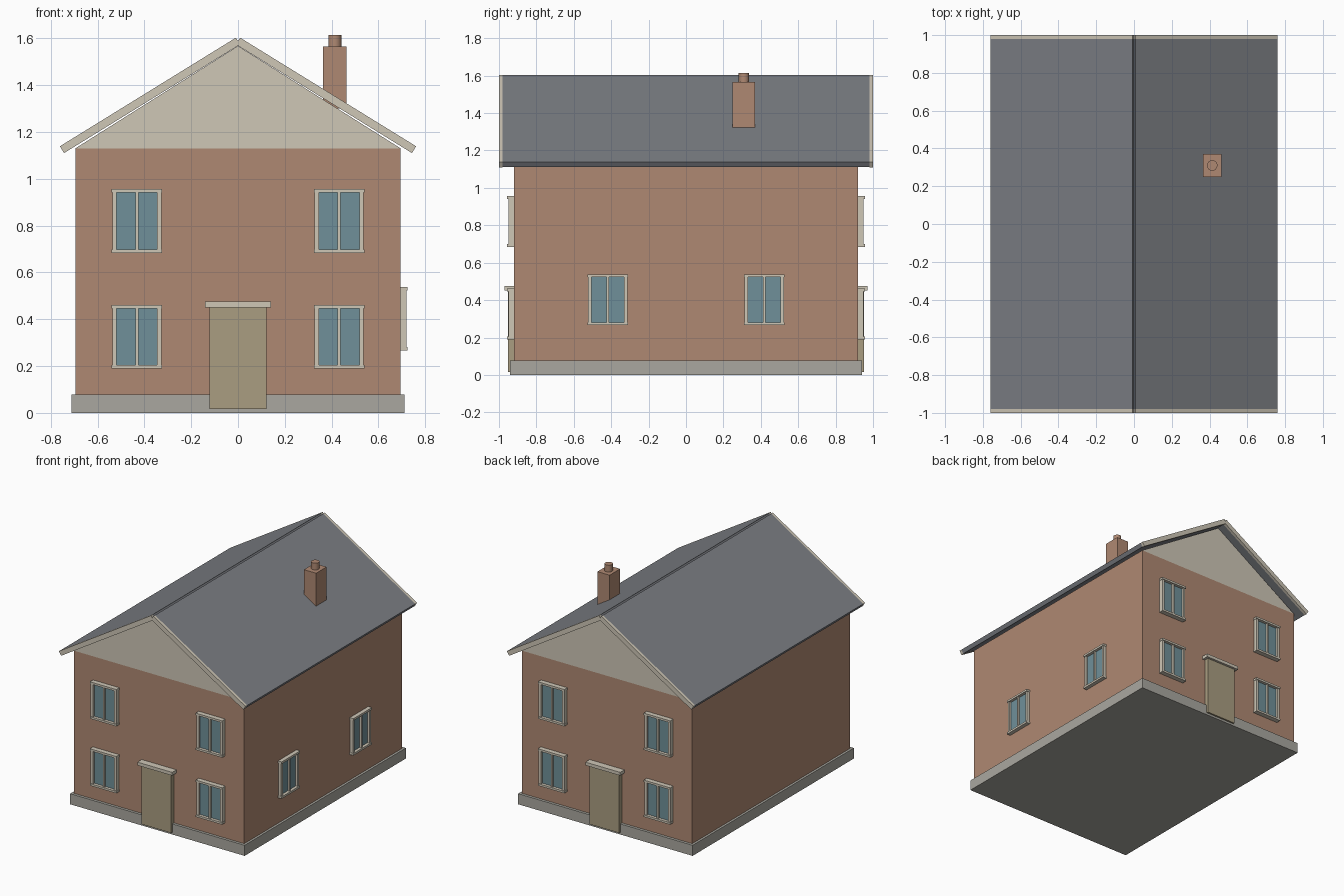
import bpy, bmesh, math
from mathutils import Matrix, Vector

if "Cube" in bpy.data.objects:
    bpy.data.objects.remove(bpy.data.objects["Cube"])


def mat(name, rgb):
    m = bpy.data.materials.new(name)
    m.diffuse_color = (*rgb, 1)
    m.use_nodes = True
    m.node_tree.nodes["Principled BSDF"].inputs["Base Color"].default_value = m.diffuse_color
    return m


BRICK = mat("brick", (0.43, 0.25, 0.17))
STONE = mat("stone", (0.40, 0.39, 0.35))
CREAM = mat("cream", (0.62, 0.57, 0.47))
SLATE = mat("slate", (0.20, 0.21, 0.23))
GLASS = mat("glass", (0.16, 0.28, 0.32))
DOOR = mat("door_paint", (0.40, 0.34, 0.22))


def finish(name, bm, material, matrix=None):
    if matrix:
        bm.transform(matrix)
    bmesh.ops.recalc_face_normals(bm, faces=bm.faces)
    me = bpy.data.meshes.new(name)
    bm.to_mesh(me)
    bm.free()
    me.materials.append(material)
    ob = bpy.data.objects.new(name, me)
    bpy.context.collection.objects.link(ob)
    return ob


def boxes(name, spans, material, matrix=None):
    """One object from boxes given as (x0, x1, y0, y1, z0, z1)."""
    bm = bmesh.new()
    for x0, x1, y0, y1, z0, z1 in spans:
        m = Matrix.Translation(((x0 + x1) / 2, (y0 + y1) / 2, (z0 + z1) / 2))
        m = m @ Matrix.Diagonal((x1 - x0, y1 - y0, z1 - z0, 1))
        bmesh.ops.create_cube(bm, size=1, matrix=m)
    return finish(name, bm, material, matrix)


def prism(name, profile, y0, y1, material):
    """Extrude an xz profile along y."""
    bm = bmesh.new()
    face = bm.faces.new([bm.verts.new((x, y0, z)) for x, z in profile])
    ext = bmesh.ops.extrude_face_region(bm, geom=[face])["geom"]
    verts = [g for g in ext if isinstance(g, bmesh.types.BMVert)]
    bmesh.ops.translate(bm, verts=verts, vec=(0, y1 - y0, 0))
    return finish(name, bm, material)


# Body
W, L, EAVE = 0.695, 0.92, 1.13
boxes("plinth", [(-0.712, 0.712, -0.94, 0.94, 0, 0.078)], STONE)
boxes("walls", [(-W, W, -L, L, 0.05, EAVE)], BRICK)
prism("gable", [(-W, EAVE), (W, EAVE), (0, 1.568)], -L, L, CREAM)


# Roof slopes with barge boards at both ends
def slope(side, thick):
    a, b = Vector((0.009, 1.603)), Vector((0.761, 1.139))
    d = (b - a).normalized()
    n = Vector((d.y, -d.x)) * thick
    return [(side * p.x, p.y) for p in (a, b, b + n, a + n)]


for side, label in ((-1, "left"), (1, "right")):
    prism("roof_" + label, slope(side, 0.031), -0.98, 0.98, SLATE)
    prism("front_barge_board_" + label, slope(side, 0.034), -1, -0.98, CREAM)
    prism("back_barge_board_" + label, slope(side, 0.034), 0.98, 1, CREAM)

# Chimney
boxes("chimney_stack", [(0.364, 0.464, 0.248, 0.37, 1.3, 1.565)], BRICK)
bm = bmesh.new()
bmesh.ops.create_cone(bm, cap_ends=True, segments=16, radius1=0.028, radius2=0.028,
                      depth=0.07, matrix=Matrix.Translation((0.414, 0.31, 1.58)))
pot = finish("chimney_pot", bm, BRICK)
for p in pot.data.polygons:
    p.use_smooth = len(p.vertices) == 4
for e in pot.data.edges:
    v0, v1 = (pot.data.vertices[i].co.z for i in e.vertices)
    e.use_edge_sharp = abs(v0 - v1) < 1e-4


# Windows, built facing -y with the wall plane at y = -wall
def window(name, u, z, w, h, wall, turn):
    x0, x1, z0, z1 = u - w / 2, u + w / 2, z - h / 2, z + h / 2
    t = 0.018
    inner, out, rail = -wall + 0.01, -wall - 0.03, -wall - 0.036
    frame = [(x0, x0 + t, out, inner, z0, z1),
             (x1 - t, x1, out, inner, z0, z1),
             (u - 0.006, u + 0.006, out, inner, z0, z1),
             (x0 - 0.003, x1 + 0.003, rail, inner, z0, z0 + 0.015),
             (x0 - 0.003, x1 + 0.003, rail, inner, z1 - 0.015, z1)]
    boxes(name + "_frame", frame, CREAM, turn)
    boxes(name + "_glass", [(x0 + 0.01, x1 - 0.01, -wall - 0.014, inner,
                             z0 + 0.01, z1 - 0.01)], GLASS, turn)


# Front and back facades share windows, door and lintel
for label, angle in (("front", 0), ("back", math.pi)):
    turn = Matrix.Rotation(angle, 4, "Z")
    for col in (-1, 1):
        for floor, z in (("lower", 0.326), ("upper", 0.82)):
            window(f"{label}_{floor}_window", col * 0.432, z, 0.21, 0.272, L, turn)
    boxes(label + "_door", [(-0.122, 0.122, -0.953, -0.9, 0.016, 0.452)], DOOR, turn)
    boxes(label + "_door_lintel", [(-0.142, 0.142, -0.97, -0.9, 0.451, 0.475)], CREAM, turn)

# Right side windows
quarter = Matrix.Rotation(math.pi / 2, 4, "Z")
for u in (-0.418, 0.418):
    window("side_window", u, 0.402, 0.21, 0.272, W - 0.006, quarter)
